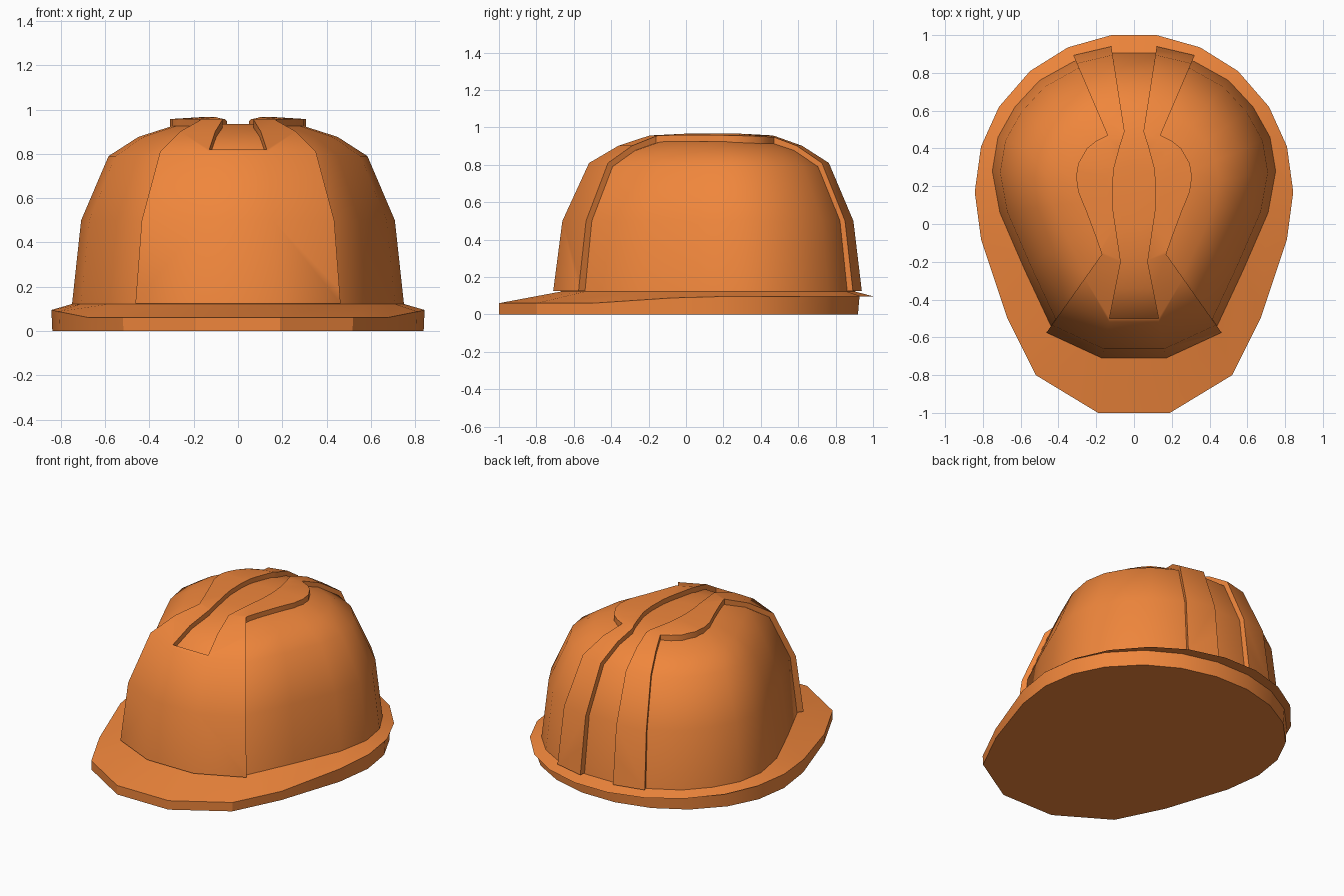
import bpy, bmesh

if "Cube" in bpy.data.objects:
    bpy.data.objects.remove(bpy.data.objects["Cube"])

paint = bpy.data.materials.new("orange_plastic")
paint.diffuse_color = (0.87, 0.24, 0.045, 1)
paint.use_nodes = True
paint.node_tree.nodes["Principled BSDF"].inputs["Base Color"].default_value = paint.diffuse_color
CY = 0.15  # centre that the dome rings shrink towards


def mirror(half):
    """Right half of an outline (front to back) -> closed symmetric loop."""
    return half + [(-p[0], *p[1:]) for p in reversed(half)]


def loft(name, rings, cap_first=False, cap_last=False):
    bm = bmesh.new()
    loops = [[bm.verts.new(p) for p in r] for r in rings]
    for a, b in zip(loops, loops[1:]):
        n = len(a)
        for i in range(n):
            j = (i + 1) % n
            bm.faces.new((a[i], a[j], b[j], b[i]))
    if cap_first:
        bm.faces.new(loops[0][::-1])
    if cap_last:
        bm.faces.new(loops[-1])
    bmesh.ops.remove_doubles(bm, verts=bm.verts, dist=0.0005)
    bmesh.ops.recalc_face_normals(bm, faces=bm.faces)
    me = bpy.data.meshes.new(name)
    bm.to_mesh(me)
    bm.free()
    ob = bpy.data.objects.new(name, me)
    me.materials.append(paint)
    bpy.context.collection.objects.link(ob)
    return ob


def activate(ob):
    bpy.ops.object.select_all(action='DESELECT')
    ob.select_set(True)
    bpy.context.view_layer.objects.active = ob


def smooth(ob, angle):
    activate(ob)
    bpy.ops.object.shade_smooth_by_angle(angle=angle)


def dome_rings(half, profile):
    return [[(x * s, CY + (y - CY) * s, z) for x, y in mirror(half)] for s, z in profile]


# Outlines, right half, front to back
brim_half = [(0.19, -1, 0.06), (0.52, -0.80, 0.06), (0.67, -0.50, 0.06), (0.81, -0.08, 0.088),
             (0.843, 0.17, 0.095), (0.81, 0.41, 0.097), (0.715, 0.62, 0.097), (0.55, 0.81, 0.097),
             (0.35, 0.935, 0.097), (0.12, 1.0, 0.097)]
dome_half = [(0.17, -0.67), (0.44, -0.54), (0.58, -0.24), (0.71, 0.06), (0.75, 0.28),
             (0.72, 0.46), (0.63, 0.62), (0.50, 0.76), (0.32, 0.86), (0.11, 0.905)]
outer_half = [(0.17, -0.71), (0.463, -0.575), (0.62, -0.27), (0.75, 0.05), (0.79, 0.28),
              (0.76, 0.48), (0.66, 0.66), (0.53, 0.80), (0.32, 0.893), (0.12, 0.94)]

# Brim: flat underside, wall, small overhang at the back, sloping top
def pulled(y, k):
    return y if y < CY else CY + (y - CY) * k


lip = mirror(brim_half)
brim = loft("brim", [
    [(x * 0.995, pulled(y, 0.905), 0) for x, y, z in lip],
    [(x, pulled(y, 0.915), z) for x, y, z in lip],
    lip,
    [(x, y, 0.122) for x, y in mirror(dome_half)],
], cap_first=True)
smooth(brim, 0.4)

# Dome shell
dome = loft("dome", dome_rings(dome_half, [
    (1, 0.12), (0.945, 0.50), (0.78, 0.79), (0.60, 0.877), (0.40, 0.925), (0.2, 0.935)]),
    cap_last=True)
smooth(dome, 0.75)

# Raised front panel and twin ridges: larger dome trimmed by a plan outline
ridges = loft("raised_ridges", dome_rings(outer_half, [
    (1, 0.125), (0.943, 0.50), (0.777, 0.81), (0.595, 0.902), (0.40, 0.957), (0.2, 0.967)]),
    cap_first=True, cap_last=True)
plan_half = [(0.764, -1.0), (0.17, -0.16), (0.205, -0.06), (0.25, 0.06), (0.295, 0.17),
             (0.307, 0.25), (0.295, 0.32), (0.25, 0.40), (0.20, 0.44), (0.14, 0.47),
             (0.41, 1.1), (0.145, 1.1), (0.05, 0.49), (0.075, 0.41), (0.105, 0.30),
             (0.115, 0.20), (0.112, 0.08), (0.07, -0.20), (0.13, -0.50)]
plan = mirror(plan_half)
cutter = loft("ridge_cutter", [[(x, y, z) for x, y in plan] for z in (0, 1.2)],
              cap_first=True, cap_last=True)
cutter.hide_render = True
mod = ridges.modifiers.new("trim", 'BOOLEAN')
mod.operation = 'INTERSECT'
mod.solver = 'EXACT'
mod.object = cutter
activate(ridges)
bpy.ops.object.modifier_apply(modifier=mod.name)
bpy.data.objects.remove(cutter)
smooth(ridges, 0.7)
